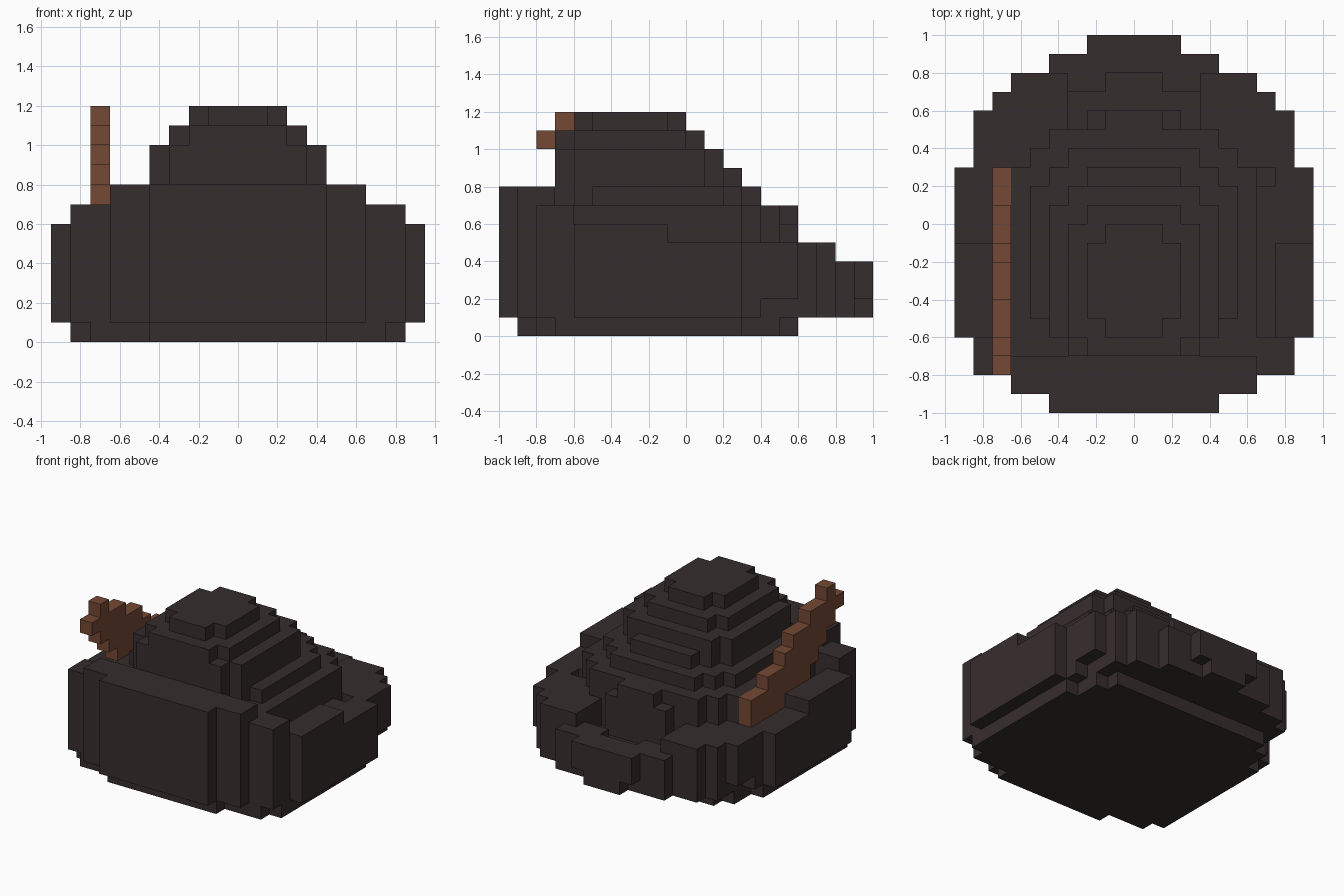
import bpy, bmesh

if "Cube" in bpy.data.objects:
    bpy.data.objects.remove(bpy.data.objects["Cube"])

U = 0.1  # block size


def material(name, rgb):
    m = bpy.data.materials.new(name)
    m.diffuse_color = (*rgb, 1.0)
    m.use_nodes = True
    m.node_tree.nodes["Principled BSDF"].inputs["Base Color"].default_value = m.diffuse_color
    return m


def cells(n, y0, y1, z0, z1, inner=0):
    """Blocks of a centred slab: columns inner <= |i| <= n, y and z in block units."""
    return {(i, j, k) for i in range(-n, n + 1) if abs(i) >= inner
            for j in range(y0, y1) for k in range(z0, z1)}


def build(name, blocks, mat):
    """Mesh the outer skin of a set of blocks and merge its flat areas."""
    bm = bmesh.new()
    verts = {}

    def vert(p):
        if p not in verts:
            verts[p] = bm.verts.new(((p[0] - 0.5) * U, p[1] * U, p[2] * U))
        return verts[p]

    for c in sorted(blocks):
        for axis in range(3):
            for side in (0, 1):
                near = list(c)
                near[axis] += 2 * side - 1
                if tuple(near) in blocks:
                    continue
                a, b = (axis + 1) % 3, (axis + 2) % 3
                quad = []
                for da, db in ((0, 0), (1, 0), (1, 1), (0, 1)):
                    p = list(c)
                    p[axis] += side
                    p[a] += da
                    p[b] += db
                    quad.append(vert(tuple(p)))
                bm.faces.new(quad if side else quad[::-1])
    bmesh.ops.dissolve_limit(bm, angle_limit=0.01, verts=bm.verts, edges=bm.edges)
    me = bpy.data.meshes.new(name)
    bm.to_mesh(me)
    bm.free()
    me.materials.append(mat)
    ob = bpy.data.objects.new(name, me)
    bpy.context.collection.objects.link(ob)
    return ob


dark = material("dark charcoal brown", (0.037, 0.026, 0.027))
brown = material("warm brown", (0.175, 0.066, 0.035))

body = set()

# base plate
for n, y0, y1 in ((4, -9, 6), (6, -8, 6), (7, -8, 5), (8, -7, 3)):
    body |= cells(n, y0, y1, 0, 1)

# side walls and front wall
for s in ((9, -6, 3, 1, 5), (9, -6, -1, 1, 6), (8, -8, 4, 1, 5), (8, -8, -6, 1, 7),
          (6, -9, -7, 1, 8), (4, -10, -8, 1, 8), (6, -8, -5, 1, 7)):
    body |= cells(*s)

# rounded back and rear lip
for s in ((8, 4, 6, 2, 5), (7, 4, 7, 1, 5), (6, 4, 8, 1, 5),
          (4, 8, 9, 1, 4), (2, 9, 10, 2, 4), (1, 9, 10, 1, 4)):
    body |= cells(*s)

# rear hollow and side slots
for s in ((3, 5, 8, 4, 5), (3, 5, 7, 3, 4), (1, 7, 8, 3, 4),
          (7, -6, -1, 5, 6, 7), (7, 2, 3, 4, 5, 7)):
    body -= cells(*s)

# stepped mound, from the lowest terrace to the top
for n, y0, y1, top in ((6, -5, 3, 7), (5, -5, 4, 7), (4, -5, 5, 7), (2, 5, 6, 6), (1, 5, 6, 7),
                       (5, -5, 2, 8), (4, -6, 3, 8), (3, -7, 4, 8), (2, -5, 3, 9),
                       (4, -6, 1, 10), (3, -7, 2, 10), (3, -6, 0, 11), (2, -7, 1, 11),
                       (2, -5, -1, 12), (1, -6, 0, 12)):
    body |= cells(n, y0, y1, 1, top)

# slanted handle on the left: (y start, y end, bottom, top)
handle = set()
for y0, y1, z0, z1 in ((-8, -7, 10, 11), (-7, -6, 9, 12), (-6, -5, 8, 11), (-5, -4, 7, 11),
                       (-4, -3, 6, 10), (-3, -2, 5, 10), (-2, -1, 5, 9),
                       (-1, 1, 5, 8), (1, 2, 5, 7), (2, 3, 4, 7)):
    handle |= {(-7, j, k) for j in range(y0, y1) for k in range(z0, z1)}

build("stepped_body", body - handle, dark)
build("handle", handle, brown)
